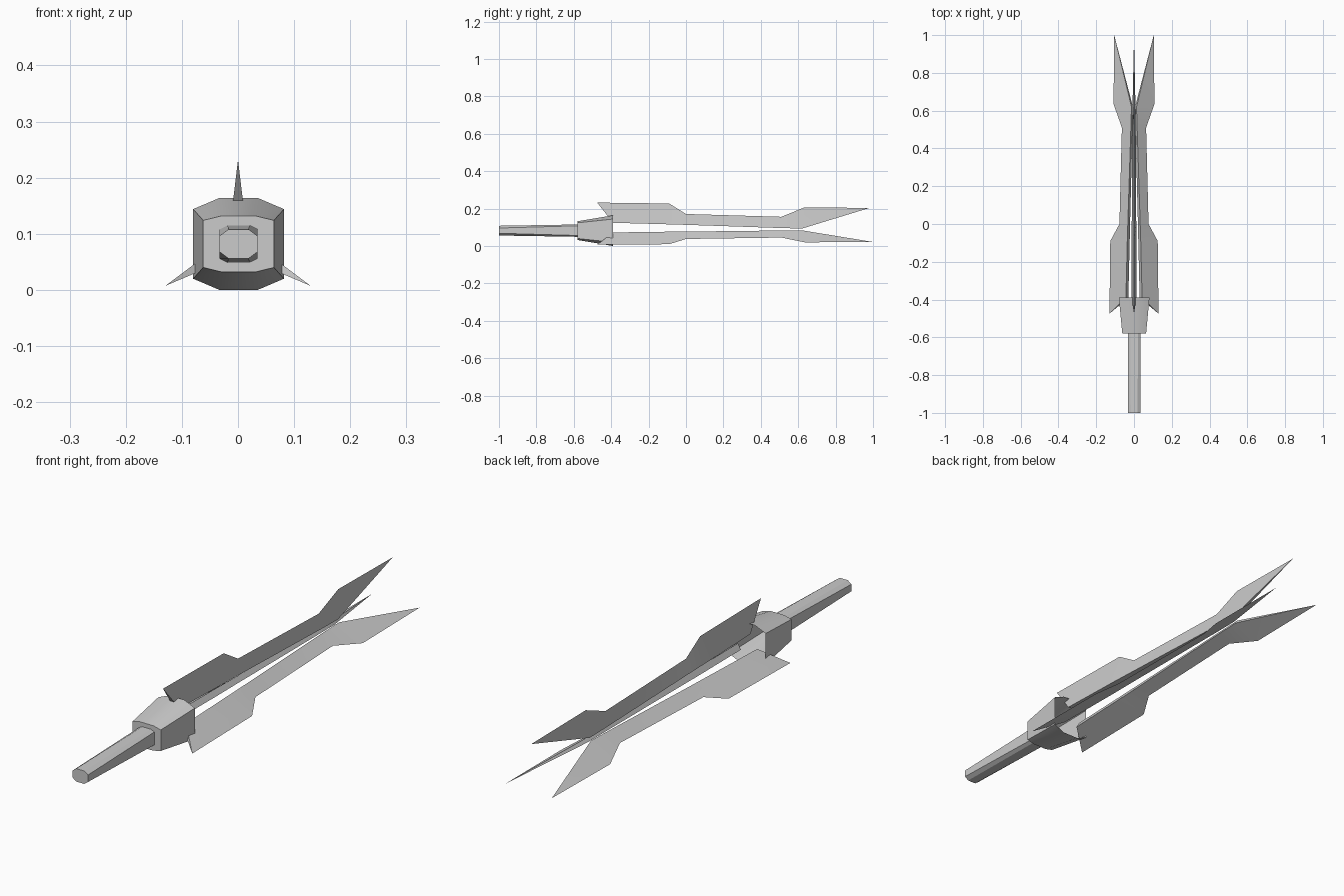
import bpy
from math import sin, cos, radians

if "Cube" in bpy.data.objects:
    bpy.data.objects.remove(bpy.data.objects["Cube"])

AXIS_Z = 0.082  # height of the long axis


def make(name, verts, faces):
    mesh = bpy.data.meshes.new(name)
    mesh.from_pydata(verts, [], faces)
    obj = bpy.data.objects.new(name, mesh)
    bpy.context.collection.objects.link(obj)
    # consistent outward normals, sharp creases kept
    bpy.context.view_layer.objects.active = obj
    bpy.ops.object.select_all(action='DESELECT')
    obj.select_set(True)
    bpy.ops.object.mode_set(mode='EDIT')
    bpy.ops.mesh.select_all(action='SELECT')
    bpy.ops.mesh.normals_make_consistent(inside=False)
    bpy.ops.object.mode_set(mode='OBJECT')
    bpy.ops.object.shade_smooth_by_angle(angle=radians(30))
    return obj


def octagon(y, w, h, a, b):
    """Eight-sided section: half width w, half height h, flats a (top) and b (side)."""
    pts = [(a, h), (w, b), (w, -b), (a, -h), (-a, -h), (-w, -b), (-w, b), (-a, h)]
    return [(x + 0.001, y, z + AXIS_Z) for x, z in pts]


def loft(name, rings, cap_end):
    verts = [v for r in rings for v in r]
    faces = [tuple(range(8))]
    for k in range(len(rings) - 1):
        for i in range(8):
            j = (i + 1) % 8
            faces.append((k * 8 + i, k * 8 + j, k * 8 + 8 + j, k * 8 + 8 + i))
    if cap_end:
        faces.append(tuple(range(len(verts) - 8, len(verts))))
    return make(name, verts, faces)


def blade(name, angle):
    """Wedge-section blade: thick inner edge, sharp outer edge."""
    # inner y, inner radius, outer y, outer radius, half thickness
    stations = [(-0.39, 0.042, -0.475, 0.150, 0.013),
                (-0.10, 0.034, -0.09, 0.145, 0.013),
                (0.00, 0.031, 0.00, 0.089, 0.012),
                (0.51, 0.014, 0.51, 0.074, 0.009),
                (0.62, 0.011, 0.635, 0.125, 0.008)]
    c, s = cos(radians(angle)), sin(radians(angle))

    def place(r, t, y):
        return (r * c - t * s, y, AXIS_Z + r * s + t * c)

    verts, faces = [], [(0, 1, 2)]
    for yi, ri, yo, ro, t in stations:
        verts += [place(ri, t, yi), place(ro, 0, yo), place(ri, -t, yi)]
    for k in range(len(stations) - 1):
        for i in range(3):
            j = (i + 1) % 3
            faces.append((3 * k + i, 3 * k + j, 3 * k + 3 + j, 3 * k + 3 + i))
    # pointed tip
    tip, last = len(verts), len(verts) - 3
    verts.append(place(0.121, 0, 0.98 if angle == 90 else 1.0))
    faces += [(last + i, last + (i + 1) % 3, tip) for i in range(3)]
    return make(name, verts, faces)


# Grip rod
loft("handle", [octagon(-1.0, 0.034, 0.026, 0.018, 0.014),
                octagon(-0.575, 0.034, 0.033, 0.020, 0.026)], True)

# Flared socket, open at the back
loft("socket", [octagon(-0.58, 0.063, 0.050, 0.030, 0.042),
                octagon(-0.39, 0.081, 0.082, 0.034, 0.062)], False)

# Three blades around the axis
for label, ang in (("top", 90), ("right", -30), ("left", 210)):
    blade(label + "_blade", ang)
